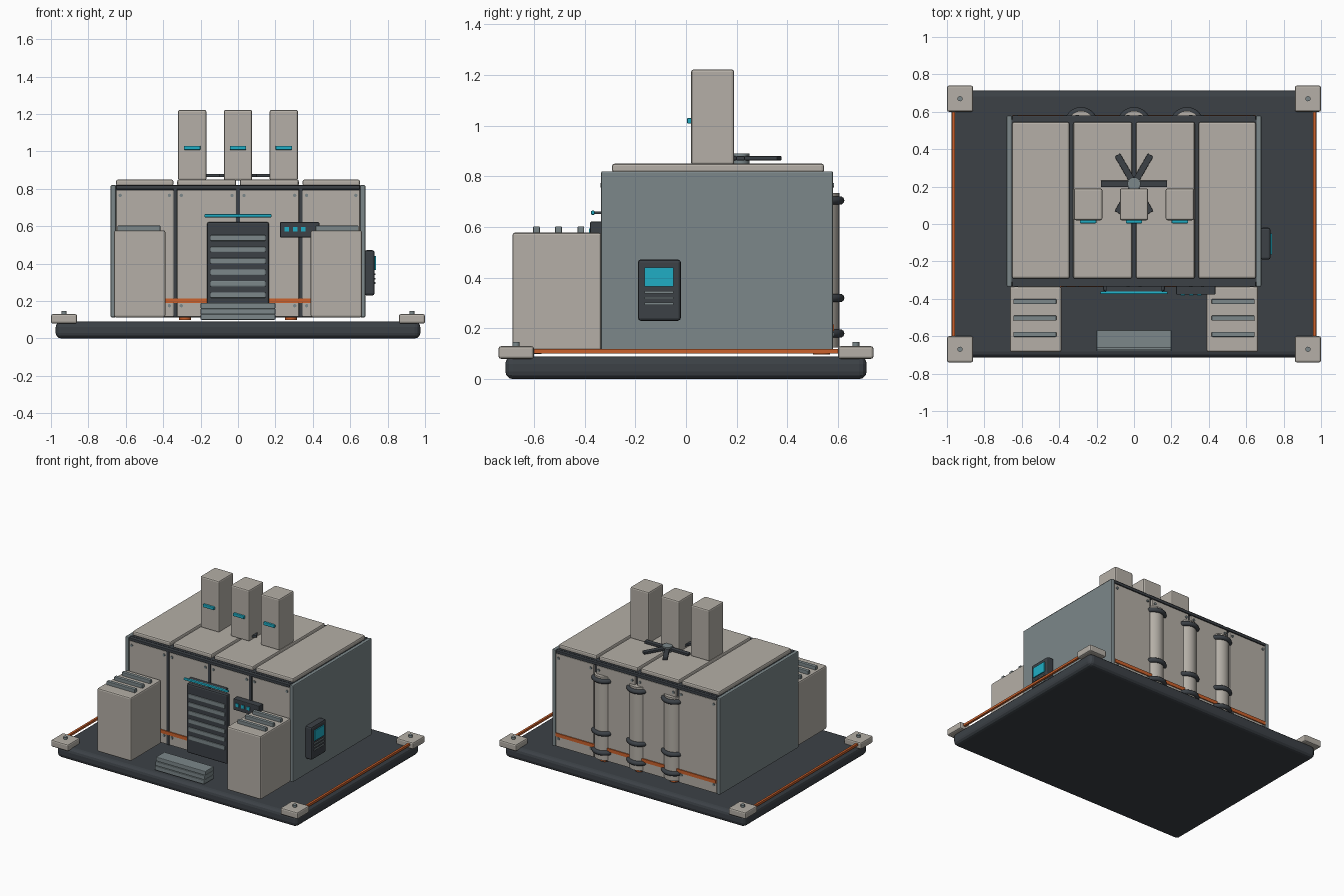
import bpy, math

if "Cube" in bpy.data.objects:
    bpy.data.objects.remove(bpy.data.objects["Cube"])


def material(name, rgb):
    m = bpy.data.materials.new(name)
    m.diffuse_color = (*rgb, 1)
    m.use_nodes = True
    m.node_tree.nodes["Principled BSDF"].inputs["Base Color"].default_value = m.diffuse_color
    return m


BEIGE = material("warm beige", (0.46, 0.43, 0.385))
DARK = material("charcoal", (0.045, 0.053, 0.062))
GREY = material("blue grey", (0.20, 0.245, 0.255))
CYAN = material("cyan glow", (0.014, 0.42, 0.56))
ORANGE = material("safety orange", (0.60, 0.12, 0.025))


def finish(name, mat):
    o = bpy.context.object
    o.name = name
    o.data.materials.append(mat)
    return o


def box(name, mat, x, y, z, bevel=0.0, segments=2):
    """Box from (min, max) ranges on each axis."""
    bpy.ops.mesh.primitive_cube_add(size=1, location=[(a + b) / 2 for a, b in (x, y, z)])
    o = finish(name, mat)
    o.scale = [b - a for a, b in (x, y, z)]
    bpy.ops.object.transform_apply(location=False, rotation=False, scale=True)
    if bevel:
        b = o.modifiers.new("Bevel", "BEVEL")
        b.width, b.segments = bevel, segments
    return o


def cylinder(name, mat, loc, r, depth, axis="z", sides=24):
    rot = {"z": (0, 0, 0), "y": (math.pi / 2, 0, 0), "x": (0, math.pi / 2, 0)}[axis]
    bpy.ops.mesh.primitive_cylinder_add(vertices=sides, radius=r, depth=depth, location=loc, rotation=rot)
    o = finish(name, mat)
    bpy.ops.object.shade_smooth_by_angle(angle=math.radians(40))
    return o


def around(c, w):
    return (c - w / 2, c + w / 2)


# Base slab, corner pads with bolts, side rails
box("base_slab", DARK, (-0.975, 0.975), (-0.713, 0.713), (0, 0.09), 0.03, 3)
for sx in (-1, 1):
    for sy in (-1, 1):
        box("corner_pad", BEIGE, around(sx * 0.93, 0.14), around(sy * 0.67, 0.14), (0.08, 0.13), 0.01)
        cylinder("pad_bolt", GREY, (sx * 0.93, sy * 0.67, 0.136), 0.014, 0.02, sides=12)
    box("side_rail", ORANGE, around(sx * 0.965, 0.016), (-0.61, 0.61), (0.102, 0.118))

# Main housing: core and side plates
box("housing_core", DARK, (-0.655, 0.655), (-0.31, 0.56), (0.113, 0.82))
for sx in (-1, 1):
    box("side_plate", GREY, around(sx * 0.667, 0.027), (-0.335, 0.58), (0.113, 0.82), 0.006)

# Front and back panels, roof lids
for x in ((-0.652, -0.345), (-0.325, -0.01), (0.01, 0.325), (0.345, 0.652)):
    box("front_panel", BEIGE, x, (-0.33, -0.305), (0.115, 0.795), 0.004)
    box("back_panel", BEIGE, x, (0.55, 0.577), (0.115, 0.795), 0.004)
    box("roof_lid", BEIGE, x, (-0.292, 0.545), (0.815, 0.85), 0.01)
    for px in (x[0] + 0.022, x[1] - 0.022):
        for pz in (0.175, 0.765):
            cylinder("front_panel_bolt", GREY, (px, -0.331, pz), 0.009, 0.012, "y", 10)
            cylinder("back_panel_bolt", GREY, (px, 0.578, pz), 0.009, 0.012, "y", 10)
for x in (-0.335, 0, 0.335):
    box("front_seam", DARK, around(x, 0.02), (-0.334, -0.30), (0.115, 0.81))

# Trim bars and orange stripes on both faces
for y, out in ((-0.32, -0.3325), (0.565, 0.5795)):
    box("top_trim", DARK, (-0.652, 0.652), around(y, 0.03), (0.797, 0.818), 0.004)
    box("orange_stripe", ORANGE, (-0.65, 0.65), around(out, 0.009), (0.19, 0.215))

# Front cabinets with vent bars
for sx in (-1, 1):
    box("front_cabinet", BEIGE, around(sx * 0.526, 0.275), (-0.685, -0.334), (0.113, 0.578), 0.01)
    for y in (-0.415, -0.503, -0.59):
        box("cabinet_vent", GREY, around(sx * 0.53, 0.23), around(y, 0.026), (0.57, 0.603), 0.004)

# Slatted door, light bar, steps
box("door", DARK, (-0.165, 0.165), (-0.36, -0.325), (0.115, 0.622), 0.01)
for i in range(6):
    box("door_slat", GREY, (-0.147, 0.147), (-0.367, -0.355), around(0.232 + i * 0.061, 0.03), 0.004)
box("door_light", CYAN, (-0.18, 0.18), (-0.375, -0.36), (0.648, 0.665), 0.005)
box("door_light_mount", DARK, (-0.15, 0.15), (-0.362, -0.32), (0.651, 0.661))
for i in range(3):
    box("step", GREY, (-0.2, 0.2), (-0.68 + i * 0.008, -0.567), (0.1 + i * 0.03, 0.13 + i * 0.03), 0.004)

# Front control strip
box("control_strip", DARK, (0.225, 0.435), (-0.378, -0.33), (0.54, 0.622), 0.005)
for x in (0.26, 0.305, 0.35):
    box("control_light", CYAN, around(x, 0.024), (-0.383, -0.375), around(0.583, 0.024))

# Side terminal
box("terminal", DARK, (0.675, 0.73), (-0.19, -0.02), (0.23, 0.472), 0.012)
box("terminal_screen", CYAN, (0.725, 0.737), (-0.163, -0.05), (0.366, 0.44))
for z in (0.297, 0.32, 0.343):
    box("terminal_key", GREY, (0.725, 0.736), (-0.163, -0.05), around(z, 0.009))

# Chimneys with light strips
for x in (-0.245, 0, 0.245):
    box("chimney", BEIGE, around(x, 0.152), (0.02, 0.19), (0.845, 1.222), 0.01)
    box("chimney_light", CYAN, around(x, 0.088), (0.004, 0.022), (1.008, 1.03), 0.004)

# Roof fan
cylinder("fan_hub", GREY, (0, 0.215, 0.867), 0.035, 0.045)
for i in range(6):
    a = i * math.pi / 3
    blade = box("fan_blade", DARK, around(0.1 * math.cos(a), 0.155),
                around(0.215 + 0.1 * math.sin(a), 0.034), (0.863, 0.88), 0.003)
    blade.rotation_euler.z = a

# Back pipes with clamp rings
for x in (-0.283, 0, 0.283):
    cylinder("back_pipe", BEIGE, (x, 0.535, 0.43), 0.07, 0.61, sides=32)
    cylinder("pipe_foot", ORANGE, (x, 0.535, 0.108), 0.033, 0.02)
    for z in (0.18, 0.32, 0.705):
        bpy.ops.mesh.primitive_torus_add(location=(x, 0.535, z), major_radius=0.073, minor_radius=0.017,
                                         major_segments=32, minor_segments=10)
        finish("pipe_ring", DARK)
        bpy.ops.object.shade_smooth()
